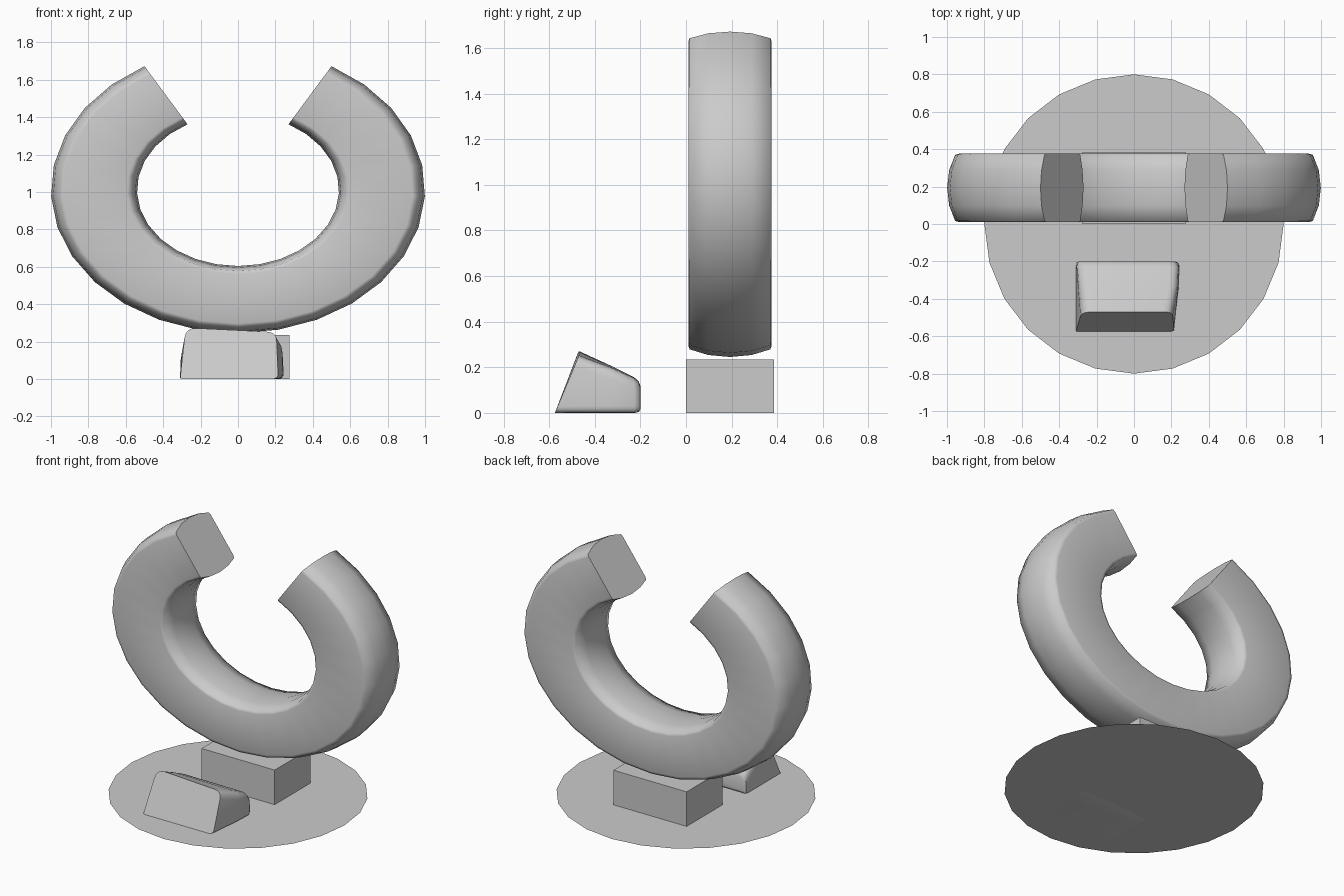
import bpy, bmesh
from math import sin, cos, radians
from mathutils import Vector

if "Cube" in bpy.data.objects:
    bpy.data.objects.remove(bpy.data.objects["Cube"])


def finish(name, bm, smooth_angle=None):
    bmesh.ops.recalc_face_normals(bm, faces=bm.faces[:])
    mesh = bpy.data.meshes.new(name)
    bm.to_mesh(mesh)
    bm.free()
    ob = bpy.data.objects.new(name, mesh)
    bpy.context.collection.objects.link(ob)
    if smooth_angle:
        bpy.ops.object.select_all(action='DESELECT')
        ob.select_set(True)
        bpy.context.view_layer.objects.active = ob
        bpy.ops.object.shade_smooth_by_angle(angle=radians(smooth_angle))
    return ob


def loft(name, rings, smooth_angle):
    """Skin closed rings of equal length and cap both ends."""
    bm = bmesh.new()
    loops = [[bm.verts.new(p) for p in ring] for ring in rings]
    n = len(loops[0])
    for a, b in zip(loops, loops[1:]):
        for i in range(n):
            j = (i + 1) % n
            bm.faces.new((a[i], a[j], b[j], b[i]))
    bm.faces.new(loops[0])
    bm.faces.new(loops[-1])
    return finish(name, bm, smooth_angle)


def rounded(corners, radii, steps=5):
    """Round the corners of a 3D quad."""
    pts = []
    for i, r in enumerate(radii):
        c = Vector(corners[i])
        a = c + (Vector(corners[i - 1]) - c).normalized() * r
        b = c + (Vector(corners[(i + 1) % 4]) - c).normalized() * r
        for k in range(steps):
            t = k / (steps - 1)
            pts.append(a * (1 - t) ** 2 + c * 2 * t * (1 - t) + b * t * t)
    return pts


# Flat round base
bm = bmesh.new()
bmesh.ops.create_circle(bm, cap_ends=True, segments=24, radius=0.8)
base = finish("base_disc", bm)

# Block under the ring
bm = bmesh.new()
bmesh.ops.create_cube(bm, size=1)
for v in bm.verts:
    v.co = (v.co.x * 0.55, v.co.y * 0.385 + 0.1935, (v.co.z + 0.5) * 0.235)
finish("support_block", bm)

# Open oval ring: flat front and back, bulged inner and outer walls
half = [(0.54, 0.0), (0.55, 0.095), (0.575, 0.177), (0.595, 0.183),
        (0.935, 0.183), (0.957, 0.177), (0.989, 0.095), (1.0, 0.0)]
section = half + [(u, -v) for u, v in reversed(half[1:-1])]
rings = []
for k in range(25):
    t = radians(-150 + 12.5 * k)
    rings.append([(u * sin(t), 0.193 + v, 1.01 - (0.406 + (u - 0.54) * 0.78) * cos(t))
                  for u, v in section])
loft("open_ring", rings, 60)

# Sloped display wedge with rounded sides: (left, right, bottom y, top y, bottom z, top z)
stations = [
    ((-0.31, 0.215), (-0.28, 0.205), -0.575, -0.47, 0.0, 0.274, 0.25),
    ((-0.31, 0.24), (-0.295, 0.235), -0.35, -0.33, 0.0, 0.208, 0.20),
    ((-0.31, 0.245), (-0.305, 0.238), -0.225, -0.23, 0.0, 0.158, 0.155),
    ((-0.307, 0.237), (-0.302, 0.23), -0.207, -0.208, 0.004, 0.14, 0.138),
    ((-0.295, 0.22), (-0.29, 0.215), -0.2, -0.2, 0.015, 0.118, 0.116),
]
rings = []
for (bl, br), (tl, tr), by, ty, bz, tz_l, tz_r in stations:
    corners = [(bl, by, bz), (br, by, bz), (tr, ty, tz_r), (tl, ty, tz_l)]
    rings.append(rounded(corners, (0.012, 0.03, 0.05, 0.06)))
loft("sloped_wedge", rings, 45)
